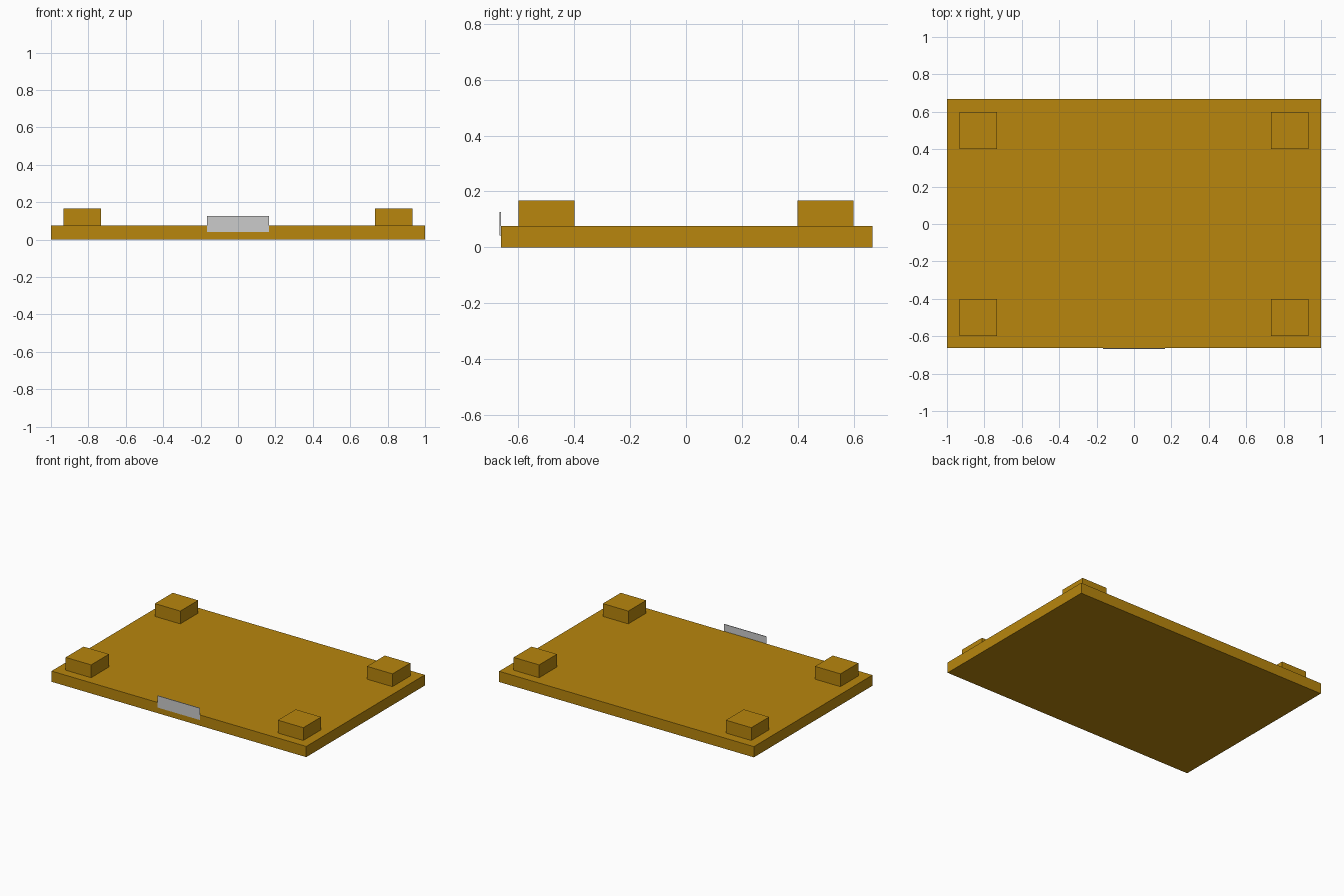
import bpy

if "Cube" in bpy.data.objects:
    bpy.data.objects.remove(bpy.data.objects["Cube"])

gold = bpy.data.materials.new("gold")
gold.diffuse_color = (0.48, 0.24, 0.004, 1)
gold.use_nodes = True
gold.node_tree.nodes["Principled BSDF"].inputs["Base Color"].default_value = gold.diffuse_color


def box(name, lo, hi, mat=None):
    """Axis-aligned box between two corners."""
    bpy.ops.mesh.primitive_cube_add(size=1, location=[(a + b) / 2 for a, b in zip(lo, hi)])
    ob = bpy.context.object
    ob.name = name
    ob.scale = [b - a for a, b in zip(lo, hi)]
    bpy.ops.object.transform_apply(location=False, rotation=False, scale=True)
    if mat:
        ob.data.materials.append(mat)
    return ob


# Flat board
TOP = 0.076
box("board", (-1, -0.663, 0), (1, 0.667, TOP), gold)

# Four corner blocks
for sx, side in ((-1, "left"), (1, "right")):
    for sy, end in ((-1, "front"), (1, "back")):
        x, y = sx * 0.833, sy * 0.5
        box(f"{end}_{side}_block", (x - 0.1, y - 0.1, TOP), (x + 0.1, y + 0.1, 0.167), gold)

# Thin metal latch plate on the front edge
box("latch_plate", (-0.167, -0.667, 0.042), (0.167, -0.662, 0.126))

# Thin lining sheet just inside the underside
bpy.ops.mesh.primitive_plane_add(size=1, location=(0, 0.002, 0.0005))
lining = bpy.context.object
lining.name = "underside_lining"
lining.scale = (1.99, 1.32, 1)
bpy.ops.object.transform_apply(location=False, rotation=False, scale=True)
